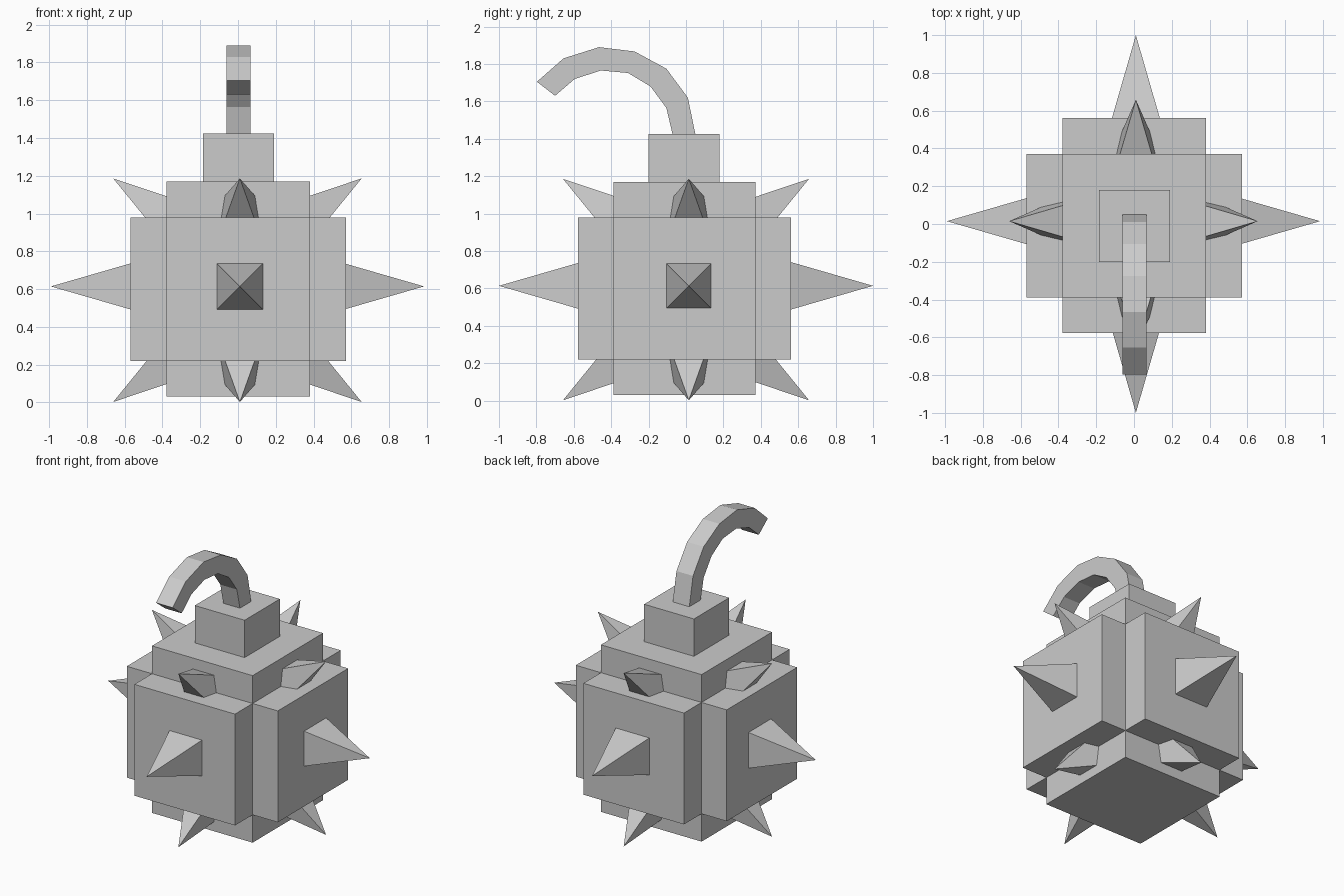
import bpy
import math
from mathutils import Matrix, Vector

if "Cube" in bpy.data.objects:
    bpy.data.objects.remove(bpy.data.objects["Cube"], do_unlink=True)

grey = bpy.data.materials.new("plain grey")
grey.use_nodes = True
colour = (0.6, 0.6, 0.6, 1)
grey.diffuse_color = colour
grey.node_tree.nodes["Principled BSDF"].inputs["Base Color"].default_value = colour


def make_mesh(name, verts, faces):
    mesh = bpy.data.meshes.new(name)
    mesh.from_pydata(verts, [], faces)
    mesh.materials.append(grey)
    obj = bpy.data.objects.new(name, mesh)
    bpy.context.collection.objects.link(obj)
    return obj


def box(name, centre, size):
    bpy.ops.mesh.primitive_cube_add(size=1, location=centre)
    obj = bpy.context.object
    obj.name = name
    obj.scale = size
    obj.data.materials.append(grey)


def spike(name, tip, tilt, turn, length=0.45, half=0.13):
    """Square pyramid pointing outwards, tilted up or down and turned about z."""
    rot = Matrix.Rotation(turn, 3, 'Z') @ Matrix.Rotation(-tilt, 3, 'Y')
    local = [(0, 0, 0)] + [(-length, y * half, z * half)
                           for y, z in ((-1, -1), (1, -1), (1, 1), (-1, 1))]
    verts = [Vector(tip) + rot @ Vector(p) for p in local]
    make_mesh(name, verts, [(0, 1, 2), (0, 2, 3), (0, 3, 4), (0, 4, 1), (4, 3, 2, 1)])


# Body: three crossing blocks
wide, long = 0.76, 1.14
for axis, name in enumerate(("body_side_block", "body_front_block", "body_upright_block")):
    size = [wide] * 3
    size[axis] = long
    box(name, (0.002, -0.008, 0.6), size)

# Cap on top
box("cap", (0.002, -0.01, 1.29), (0.376, 0.38, 0.27))

# Spikes: one straight and two slanted on each side
for k, side in enumerate(("left", "back", "right", "front")):
    turn = k * math.pi / 2
    out = Vector((round(math.cos(turn)), round(math.sin(turn)), 0))
    shift = Vector((0.01, 0, 0)) if k % 2 else Vector((-0.003, 0.015, 0))
    reach = 1.0 if k % 2 else 0.988
    spike(side + "_spike", out * reach + shift + Vector((0, 0, 0.614)), 0, turn)
    for up, level in ((1, "upper"), (-1, "lower")):
        tip = out * 0.658 + shift + Vector((0, 0, 0.594 + up * 0.592))
        spike(f"{side}_{level}_spike", tip, up * math.radians(34.7), turn)

# Fuse: square bar following a curved path, as (y, z) pairs
outer = [(0.07, 1.33), (0.05, 1.425), (0.01, 1.62), (-0.105, 1.775),
         (-0.275, 1.867), (-0.465, 1.89), (-0.655, 1.83), (-0.797, 1.705)]
inner = [(-0.05, 1.33), (-0.072, 1.425), (-0.105, 1.565), (-0.19, 1.68),
         (-0.31, 1.752), (-0.455, 1.765), (-0.595, 1.72), (-0.7, 1.63)]
verts, faces = [], []
for (oy, oz), (iy, iz) in zip(outer, inner):
    verts += [(-0.06, oy, oz), (0.065, oy, oz), (0.065, iy, iz), (-0.06, iy, iz)]
for ring in range(len(outer) - 1):
    a = ring * 4
    for j in range(4):
        n = (j + 1) % 4
        faces.append((a + n, a + j, a + 4 + j, a + 4 + n))
last = len(verts) - 4
faces += [(0, 1, 2, 3), (last + 3, last + 2, last + 1, last)]
make_mesh("fuse", verts, faces)
